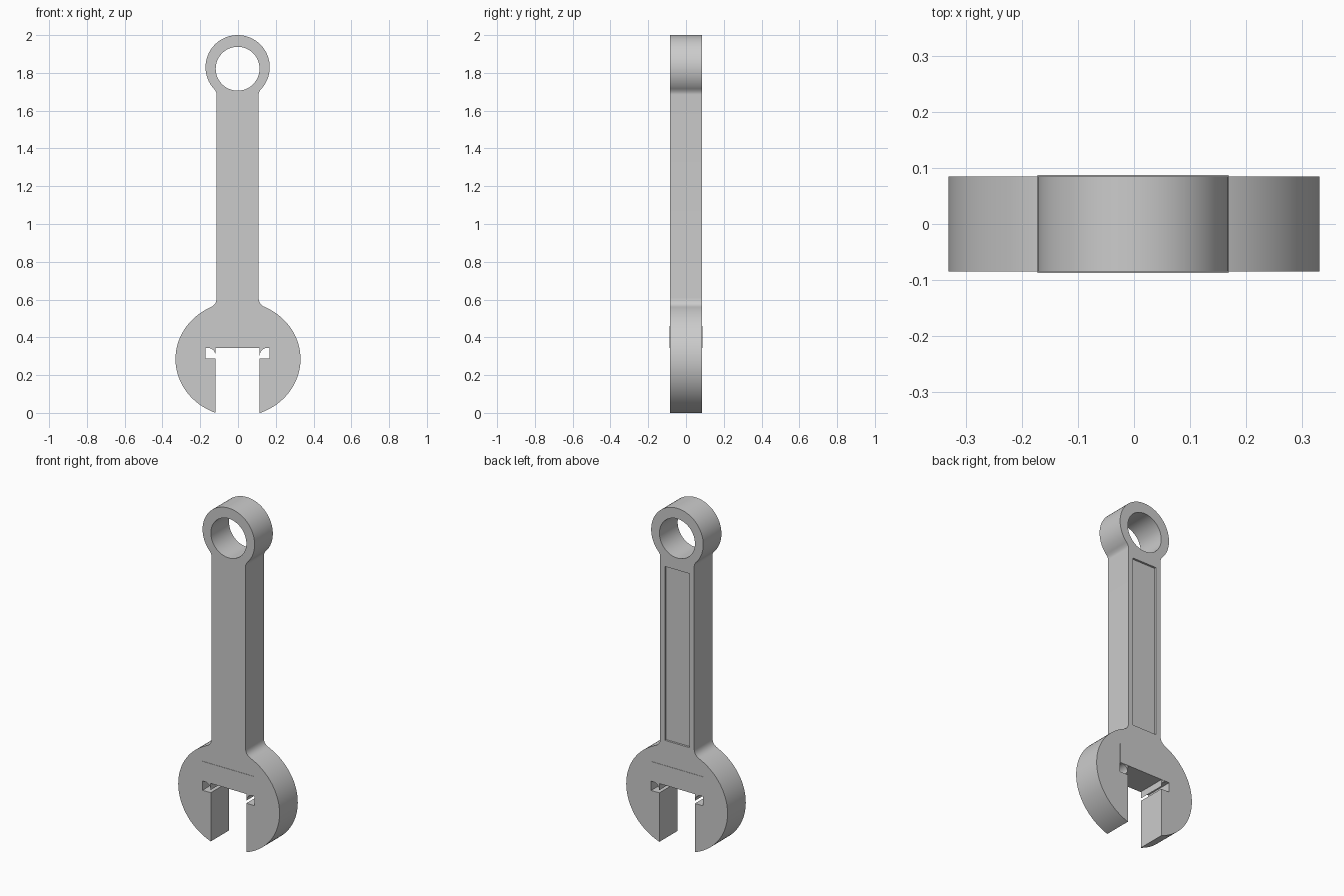
import bpy, bmesh
from math import sin, cos, acos, atan2, pi

cube = bpy.data.objects.get("Cube")
if cube:
    bpy.data.objects.remove(cube, do_unlink=True)

HALF = 0.085                       # half thickness of the spanner
SHIFT = -0.002                     # handle sits slightly off the head centre
HEAD_Z, HEAD_RX, HEAD_RZ = 0.285, 0.331, 0.305
RING_Z, RING_R, HOLE_Z, HOLE_R = 1.83, 0.17, 1.822, 0.116
GRIP, SLOT, NOTCH = 0.111, 0.1165, 0.17
JAW_TOP, SLOT_TOP = 0.288, 0.344

grey = bpy.data.materials.new("plain grey")
grey.use_nodes = True
colour = (0.6, 0.6, 0.6, 1)
grey.diffuse_color = colour
grey.node_tree.nodes["Principled BSDF"].inputs["Base Color"].default_value = colour


def arc(cx, cz, rx, rz, start, end, steps):
    turns = [start + (end - start) * i / steps for i in range(steps + 1)]
    return [(cx + rx * cos(t), cz + rz * sin(t)) for t in turns]


def blend(a, b, c, steps=8):
    """Smooth curve from a to c, pulled towards b."""
    ts = [i / steps for i in range(1, steps)]
    return [tuple((1 - t) ** 2 * p + 2 * t * (1 - t) * q + t * t * r
                  for p, q, r in zip(a, b, c)) for t in ts]


def box(name, x, y, z):
    bpy.ops.mesh.primitive_cube_add(size=1, location=[sum(r) / 2 for r in (x, y, z)])
    obj = bpy.context.object
    obj.name = name
    obj.scale = [r[1] - r[0] for r in (x, y, z)]
    bpy.ops.object.transform_apply(location=True, rotation=True, scale=True)
    obj.data.materials.append(grey)
    return obj


def half_outline(shift):
    """One side of the outline, from the slot roof up to the ring top."""
    tooth = arc(NOTCH - 0.013, SLOT_TOP - 0.04, 0.04, 0.04, pi, pi / 2, 6)
    notch = [(SLOT, SLOT_TOP)] + tooth + [
        (NOTCH, SLOT_TOP), (NOTCH, JAW_TOP), (SLOT, JAW_TOP)]
    edge = SLOT + shift
    head = arc(0, HEAD_Z, HEAD_RX, HEAD_RZ,
               -acos(edge / HEAD_RX), acos((0.143 + shift) / HEAD_RX), 56)
    ring = arc(0, RING_Z, RING_R, RING_R, atan2(-0.11, 0.13), pi / 2, 36)
    low, high = (GRIP, 0.61), (GRIP, 1.685)
    shoulder = (head[-1][0] - shift, head[-1][1])
    grip = blend(shoulder, (GRIP, 0.574), low) + [low, high]
    grip += blend(high, (GRIP, 1.702), ring[0])

    def move(points):
        return [(x + shift, z) for x, z in points]
    return move(notch) + head + move(grip + ring)


# Spanner body: closed outline and ring hole, extruded
right = half_outline(SHIFT)
left = [(-x, z) for x, z in half_outline(-SHIFT)]
outline = right + left[-2::-1]
hole = arc(SHIFT, HOLE_Z, HOLE_R, HOLE_R, 0, 2 * pi, 72)[:-1]
curve = bpy.data.curves.new("spanner_body", "CURVE")
curve.dimensions = "2D"
curve.fill_mode = "BOTH"
curve.extrude = HALF
for points in (outline, hole):
    spline = curve.splines.new("POLY")
    spline.points.add(len(points) - 1)
    for point, (x, z) in zip(spline.points, points):
        point.co = (x, z, 0, 1)
    spline.use_cyclic_u = True
body = bpy.data.objects.new("spanner_body", curve)
bpy.context.collection.objects.link(body)
body.rotation_euler.x = pi / 2
bpy.ops.object.select_all(action="DESELECT")
body.select_set(True)
bpy.context.view_layer.objects.active = body
bpy.ops.object.convert(target="MESH")
bpy.ops.object.transform_apply(location=True, rotation=True, scale=True)
body = bpy.context.object
body.data.materials.clear()
body.data.materials.append(grey)
bm = bmesh.new()
bm.from_mesh(body.data)
bmesh.ops.remove_doubles(bm, verts=bm.verts, dist=0.0001)
bmesh.ops.recalc_face_normals(bm, faces=bm.faces)
bm.to_mesh(body.data)
bm.free()

# Shallow recess in the back of the handle
cutter = box("recess_cutter", (SHIFT - 0.08, SHIFT + 0.08),
             (HALF - 0.012, HALF + 0.05), (0.608, 1.635))
cutter.hide_render = True
bpy.context.view_layer.objects.active = body
cut = body.modifiers.new("recess", "BOOLEAN")
cut.operation = "DIFFERENCE"
cut.solver = "EXACT"
cut.object = cutter
bpy.ops.object.modifier_apply(modifier=cut.name)
bpy.data.objects.remove(cutter, do_unlink=True)

bpy.ops.object.select_all(action="DESELECT")
body.select_set(True)
bpy.ops.object.shade_smooth_by_angle(angle=pi / 6)

# Slightly proud block above the jaw slot
box("jaw_block", (SHIFT - NOTCH, SHIFT + NOTCH),
    (-HALF - 0.002, HALF + 0.002), (SLOT_TOP, 0.46))
